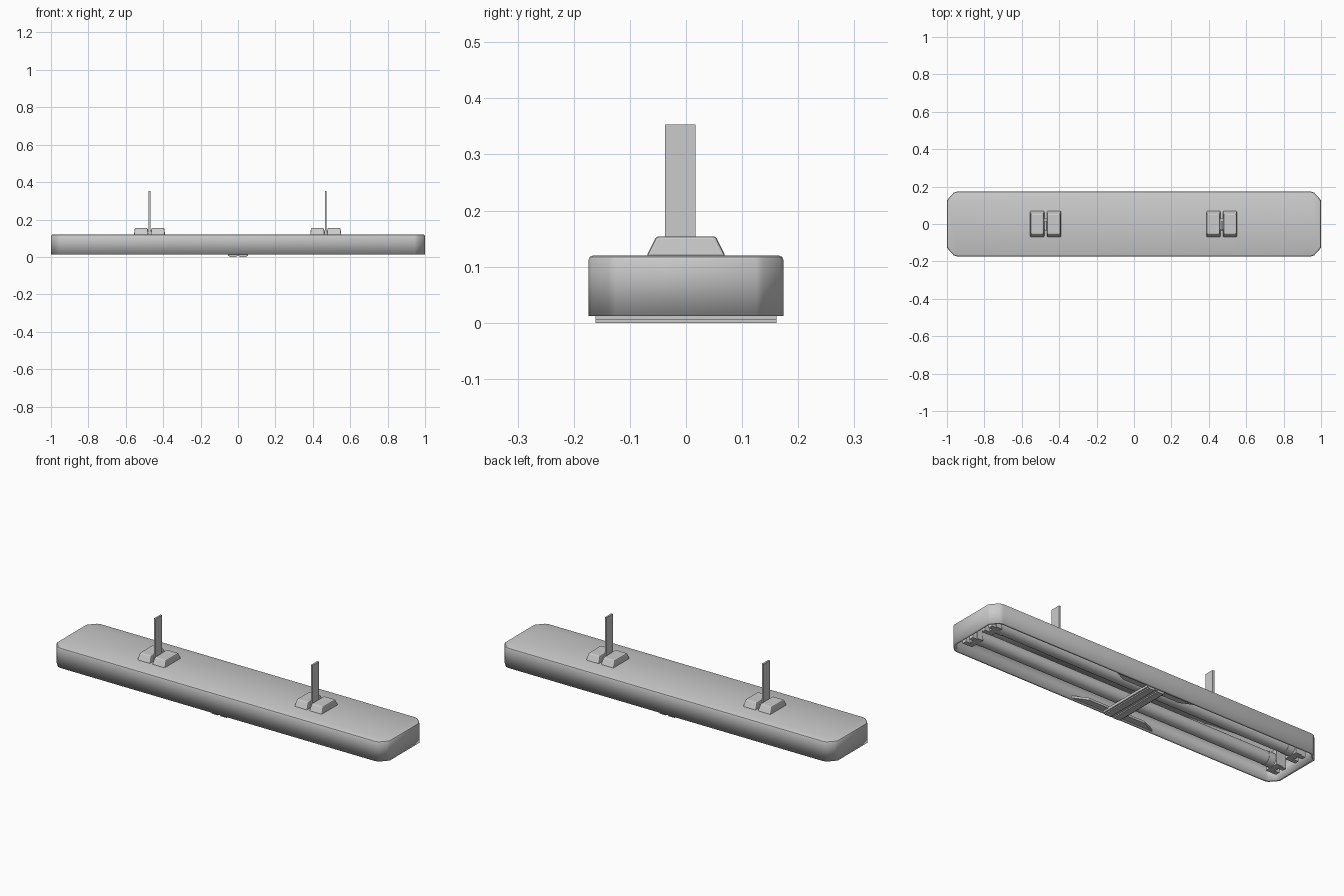
import bpy
import bmesh
import math

cube = bpy.data.objects.get("Cube")
if cube:
    bpy.data.objects.remove(cube, do_unlink=True)

grey = bpy.data.materials.new("light grey")
grey.use_nodes = True
grey.diffuse_color = (0.6, 0.6, 0.6, 1)
grey.node_tree.nodes["Principled BSDF"].inputs["Base Color"].default_value = (0.6, 0.6, 0.6, 1)


def finish(name, bm):
    """Turn a bmesh into a named grey object."""
    bmesh.ops.recalc_face_normals(bm, faces=bm.faces)
    mesh = bpy.data.meshes.new(name)
    bm.to_mesh(mesh)
    bm.free()
    mesh.materials.append(grey)
    obj = bpy.data.objects.new(name, mesh)
    bpy.context.collection.objects.link(obj)
    return obj


def smooth(obj, angle=40):
    bpy.ops.object.select_all(action="DESELECT")
    obj.select_set(True)
    bpy.context.view_layer.objects.active = obj
    bpy.ops.object.shade_smooth_by_angle(angle=math.radians(angle))


def prism(name, outline, z0, z1, closed=True):
    """Extrude an xy outline from z0 to z1; an open prism has no bottom."""
    bm = bmesh.new()
    low = [bm.verts.new((x, y, z0)) for x, y in outline]
    high = [bm.verts.new((x, y, z1)) for x, y in outline]
    n = len(outline)
    for i in range(n):
        j = (i + 1) % n
        bm.faces.new((low[i], low[j], high[j], high[i]))
    bm.faces.new(high)
    if closed:
        bm.faces.new(low[::-1])
    return finish(name, bm)


def box(name, x0, x1, y0, y1, z0, z1, taper_x=0, taper_y=0, bevel=0):
    """Box whose top is narrowed by the tapers on each side."""
    obj = prism(name, [(x0, y0), (x1, y0), (x1, y1), (x0, y1)], z0, z1)
    cx, cy = (x0 + x1) / 2, (y0 + y1) / 2
    for v in obj.data.vertices:
        if v.co.z > z1 - 1e-5:
            v.co.x -= math.copysign(taper_x, v.co.x - cx)
            v.co.y -= math.copysign(taper_y, v.co.y - cy)
    if bevel:
        mod = obj.modifiers.new("bevel", "BEVEL")
        mod.width = bevel
        mod.segments = 2
    return obj


def cylinder_x(name, x0, x1, y, z, radius, sides=24):
    bm = bmesh.new()
    bmesh.ops.create_cone(bm, cap_ends=True, segments=sides, radius1=radius,
                          radius2=radius, depth=x1 - x0)
    for v in bm.verts:
        v.co = ((x0 + x1) / 2 + v.co.z, y + v.co.x, z + v.co.y)
    obj = finish(name, bm)
    smooth(obj)
    return obj


# Hollow housing, open below, with softened cut corners
quarter = [(1, 0.125), (0.991, 0.138), (0.963, 0.168), (0.945, 0.174)]
outline = quarter + [(-x, y) for x, y in quarter[::-1]]
outline += [(-x, -y) for x, y in quarter] + [(x, -y) for x, y in quarter[::-1]]
housing = prism("housing", outline, 0.012, 0.12, closed=False)
bm = bmesh.new()
bm.from_mesh(housing.data)
rim = [e for e in bm.edges if all(v.co.z > 0.11 for v in e.verts)]
bmesh.ops.bevel(bm, geom=rim, offset=0.009, segments=2, profile=0.5, affect="EDGES")
bmesh.ops.recalc_face_normals(bm, faces=bm.faces)
top = max(bm.faces, key=lambda f: f.calc_area())
if top.normal.z < 0:
    bmesh.ops.reverse_faces(bm, faces=bm.faces)
bm.to_mesh(housing.data)
bm.free()
shell = housing.modifiers.new("wall thickness", "SOLIDIFY")
shell.thickness = 0.013
shell.offset = -1
smooth(housing)

# Hangers on top: two pads gripping a thin upright strap
for side, cx in (("right", -0.473), ("left", 0.469)):
    for part, d in (("inner", -1), ("outer", 1)):
        a, b = sorted((cx + d * 0.006, cx + d * 0.083))
        box(f"{side}_{part}_hanger_pad", a, b, -0.071, 0.071, 0.118, 0.154,
            0.004, 0.018, 0.005)
    box(f"{side}_hanger_core", cx - 0.01, cx + 0.01, -0.03, 0.03, 0.118, 0.14)
    box(f"{side}_hanger_strap", cx - 0.005, cx + 0.005, -0.037, 0.017, 0.118, 0.353)

# Two lamp tubes with end caps, pins and sockets
for row, y in (("front", -0.07), ("back", 0.07)):
    cylinder_x(f"{row}_lamp_tube", -0.87, 0.87, y, 0.062, 0.034)
    for side, s in (("right", -1), ("left", 1)):
        a, b = sorted((s * 0.86, s * 0.9))
        cylinder_x(f"{row}_{side}_lamp_cap", a, b, y, 0.062, 0.036)
        a, b = sorted((s * 0.9, s * 0.935))
        box(f"{row}_{side}_socket", a, b, y - 0.04, y + 0.04, 0.025, 0.11)
        for k in (-1, 1):
            a, b = sorted((s * 0.93, s * 0.96))
            box(f"{row}_{side}_socket_clip", a, b, y + k * 0.025 - 0.012,
                y + k * 0.025 + 0.012, 0.022, 0.11)

# Tapered side plates at mid length, along both long walls
for row, s in (("front", -1), ("back", 1)):
    prism(f"{row}_side_plate", [(-0.25, s * 0.163), (0.25, s * 0.163),
                                (0.17, s * 0.125), (-0.17, s * 0.125)], 0.016, 0.028)

# Ribbed cross bracket under the tubes
box("cross_bracket", -0.053, 0.053, -0.161, 0.161, 0.006, 0.02)
for x in (-0.027, 0.027):
    box("bracket_rib", x - 0.018, x + 0.018, -0.161, 0.161, 0, 0.008)
